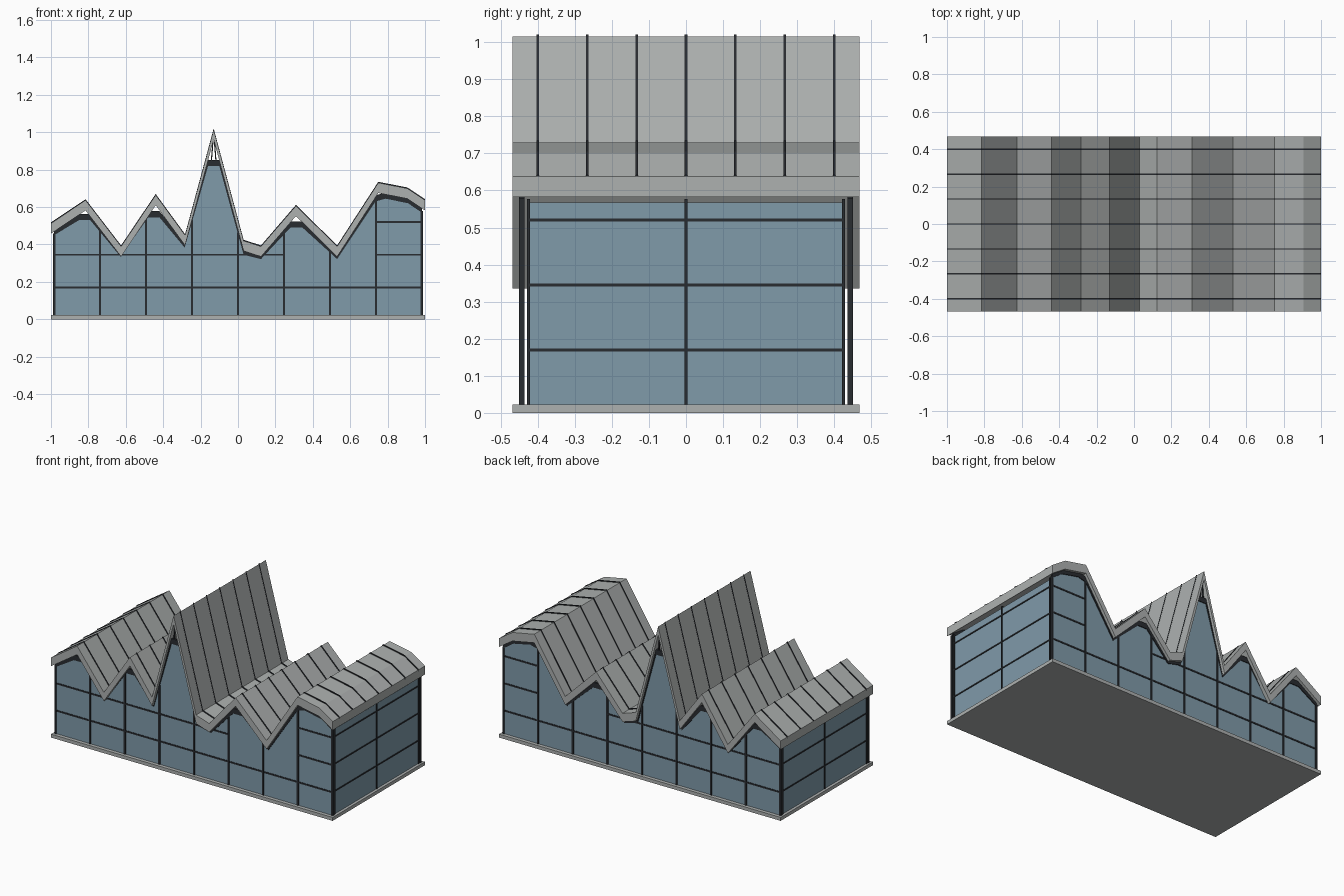
import bpy

if "Cube" in bpy.data.objects:
    bpy.data.objects.remove(bpy.data.objects["Cube"])


def material(name, rgb):
    m = bpy.data.materials.new(name)
    m.diffuse_color = (*rgb, 1)
    m.use_nodes = True
    m.node_tree.nodes["Principled BSDF"].inputs["Base Color"].default_value = m.diffuse_color
    return m


GREY = material("zinc grey", (0.42, 0.44, 0.435))
GLASS = material("blue glass", (0.215, 0.325, 0.40))
DARK = material("dark frame", (0.022, 0.025, 0.03))

# Folded roof line (x, z) and the glass head line just below it
ROOF = [(-1, .513), (-.815, .637), (-.625, .39), (-.44, .665), (-.283, .45),
        (-.13, 1.015), (.03, .42), (.123, .39), (.31, .607), (.53, .39),
        (.75, .73), (.905, .70), (1, .637)]
HEAD = [(-.983, .45), (-.85, .53), (-.79, .53), (-.628, .335), (-.48, .545),
        (-.42, .545), (-.285, .383), (-.16, .82), (-.10, .82), (.03, .345),
        (.123, .322), (.28, .49), (.345, .49), (.53, .322), (.735, .63),
        (.79, .645), (.91, .62), (.983, .57)]
BASE = 0.022


def add_mesh(name, verts, faces, mat):
    me = bpy.data.meshes.new(name)
    me.from_pydata(verts, [], faces)
    me.materials.append(mat)
    ob = bpy.data.objects.new(name, me)
    bpy.context.collection.objects.link(ob)
    return ob


def box(name, lo, hi, mat):
    v = [(x, y, z) for x in (lo[0], hi[0]) for y in (lo[1], hi[1]) for z in (lo[2], hi[2])]
    f = [(0, 1, 3, 2), (4, 6, 7, 5), (0, 4, 5, 1), (2, 3, 7, 6), (0, 2, 6, 4), (1, 5, 7, 3)]
    return add_mesh(name, v, f, mat)


def strip(name, top, bottom, y0, y1, mat):
    """Solid between two matching x-z lines, extruded along y."""
    v, f = [], []
    for (xt, zt), (xb, zb) in zip(top, bottom):
        v += [(xt, y0, zt), (xt, y1, zt), (xb, y1, zb), (xb, y0, zb)]
    n = len(top)
    for i in range(n - 1):
        a, b = 4 * i, 4 * i + 4
        for k in range(4):
            j = (k + 1) % 4
            f.append((a + k, b + k, b + j, a + j))
    e = 4 * (n - 1)
    f += [(0, 1, 2, 3), (e + 3, e + 2, e + 1, e)]
    return add_mesh(name, v, f, mat)


def shift(line, dz):
    return [(x, z + dz) for x, z in line]


def height(line, x):
    for (xa, za), (xb, zb) in zip(line, line[1:]):
        if xa <= x <= xb:
            return za + (zb - za) * (x - xa) / (xb - xa)
    return line[-1][1]


# Floor slab and roof
box("floor_slab", (-1, -.468, 0), (1, .468, BASE), GREY)
strip("folded_roof", ROOF, shift(ROOF, -.055), -.468, .468, GREY)

# Standing seams across the roof
for i in range(7):
    y = -.4 + i * .4 / 3
    strip("roof_seam", shift(ROOF, .005), shift(ROOF, -.01), y - .0035, y + .0035, DARK)

# Long glass walls, front and back
columns = [-.983 + i * 1.966 / 8 for i in range(9)]
for side, tag in ((-1, "front"), (1, "back")):
    yc = side * .443
    strip(tag + "_glass", HEAD, [(x, BASE) for x, _ in HEAD], yc - .002, yc + .002, GLASS)
    strip(tag + "_head_frame", shift(HEAD, .033), HEAD, yc - .007, yc + .007, DARK)
    for x in columns:
        box(tag + "_mullion", (x - .006, yc - .007, BASE),
            (x + .006, yc + .007, height(HEAD, x) + .01), DARK)
    rails = [(.17, 0, 8), (.345, 0, 5), (.345, 7, 8), (.52, 7, 8)]
    for z, a, b in rails:
        box(tag + "_rail", (columns[a], yc - .005, z - .005),
            (columns[b], yc + .005, z + .005), DARK)
    # slim struts in the tall gable
    for s in (-1, 1):
        foot, tip = -.13 + s * .012, -.13 + s * .004
        strip(tag + "_gable_strut", [(foot - .003, .85), (tip - .003, .95)],
              [(foot + .003, .85), (tip + .003, .95)], yc - .005, yc + .005, DARK)

# End glass walls, left and right
for side, tag, top, rails in ((-1, "left", .447, (.17, .345)),
                              (1, "right", .567, (.17, .345, .52))):
    xc = side * .98
    box(tag + "_glass", (xc - .002, -.425, BASE), (xc + .002, .425, top), GLASS)
    for y in (-.425, 0, .425):
        box(tag + "_mullion", (xc - .007, y - .004, BASE), (xc + .007, y + .004, top + .01), DARK)
    for z in rails:
        box(tag + "_rail", (xc - .006, -.425, z - .004), (xc + .006, .425, z + .004), DARK)

# Consistent outward normals
import bmesh
for ob in bpy.context.collection.objects:
    bm = bmesh.new()
    bm.from_mesh(ob.data)
    bmesh.ops.recalc_face_normals(bm, faces=bm.faces)
    bm.to_mesh(ob.data)
    bm.free()
